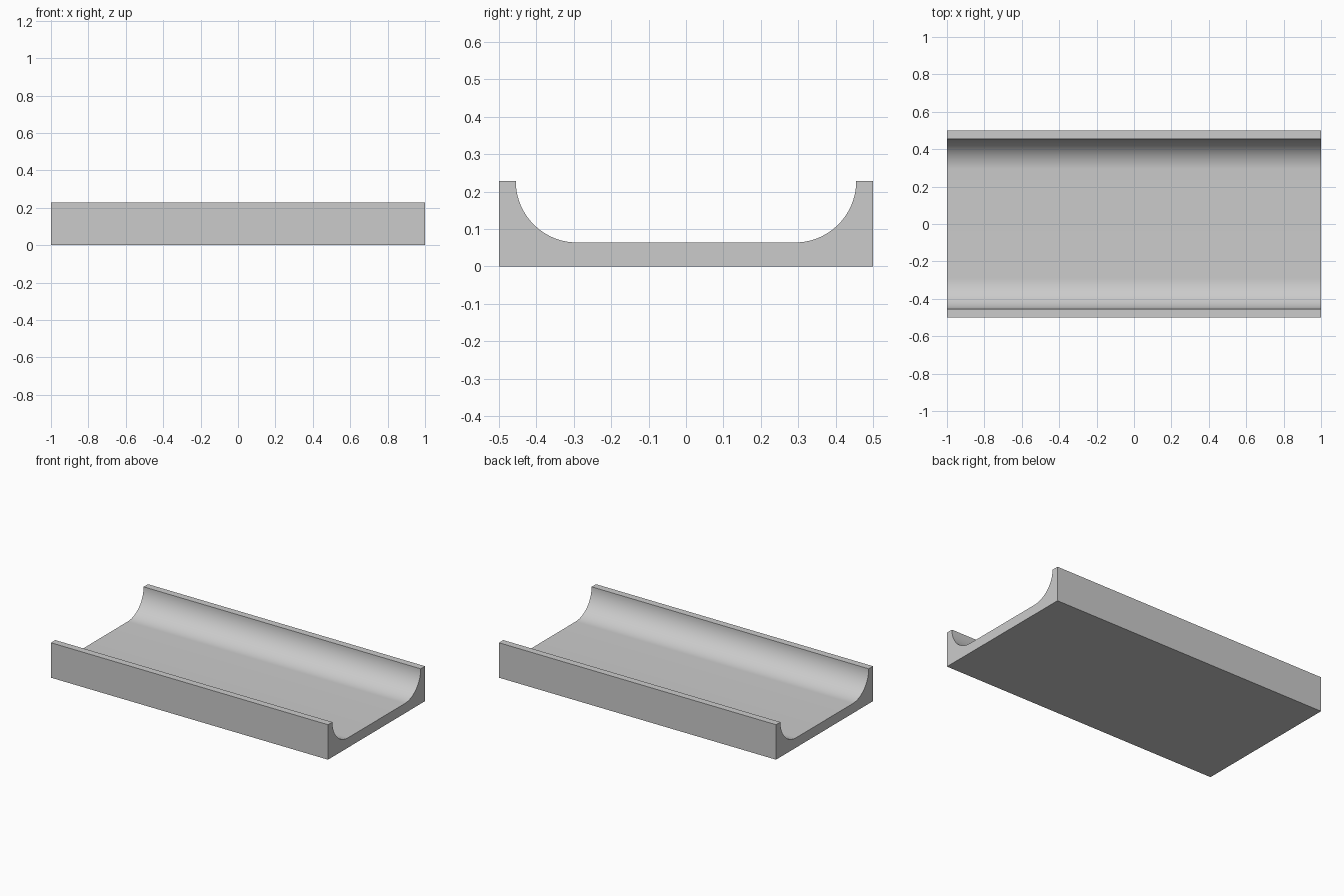
import bpy, bmesh, math

cube = bpy.data.objects.get("Cube")
if cube:
    bpy.data.objects.remove(cube, do_unlink=True)

HALF_LENGTH, HALF_WIDTH, HEIGHT = 1.0, 0.5, 0.228
FLOOR, RIM = 0.064, 0.455          # floor height, inner edge of the rim
RADIUS = HEIGHT - FLOOR
STEPS = 24

# Half of the cross-section: outer wall, rim, then the quarter-round cove
half = [(HALF_WIDTH, 0), (HALF_WIDTH, HEIGHT)]
for i in range(STEPS + 1):
    a = math.pi / 2 * i / STEPS
    half.append((RIM - RADIUS + RADIUS * math.cos(a), HEIGHT - RADIUS * math.sin(a)))
profile = half + [(-y, z) for y, z in reversed(half)]

# Extrude the profile along the length
bm = bmesh.new()
end = bm.faces.new([bm.verts.new((-HALF_LENGTH, y, z)) for y, z in profile])
result = bmesh.ops.extrude_face_region(bm, geom=[end], use_keep_orig=True)
moved = [g for g in result["geom"] if isinstance(g, bmesh.types.BMVert)]
bmesh.ops.translate(bm, verts=moved, vec=(2 * HALF_LENGTH, 0, 0))
bmesh.ops.recalc_face_normals(bm, faces=bm.faces)
mesh = bpy.data.meshes.new("channel_tray")
bm.to_mesh(mesh)
bm.free()

tray = bpy.data.objects.new("channel_tray", mesh)
bpy.context.collection.objects.link(tray)

# Plain grey material
grey = bpy.data.materials.new("light_grey")
grey.use_nodes = True
colour = (0.6, 0.6, 0.6, 1)
grey.diffuse_color = colour
for node in grey.node_tree.nodes:
    if node.type == "BSDF_PRINCIPLED":
        node.inputs["Base Color"].default_value = colour
mesh.materials.append(grey)

# Smooth coves, sharp edges elsewhere
bpy.ops.object.select_all(action="DESELECT")
tray.select_set(True)
bpy.context.view_layer.objects.active = tray
bpy.ops.object.shade_smooth_by_angle(angle=math.radians(30))
